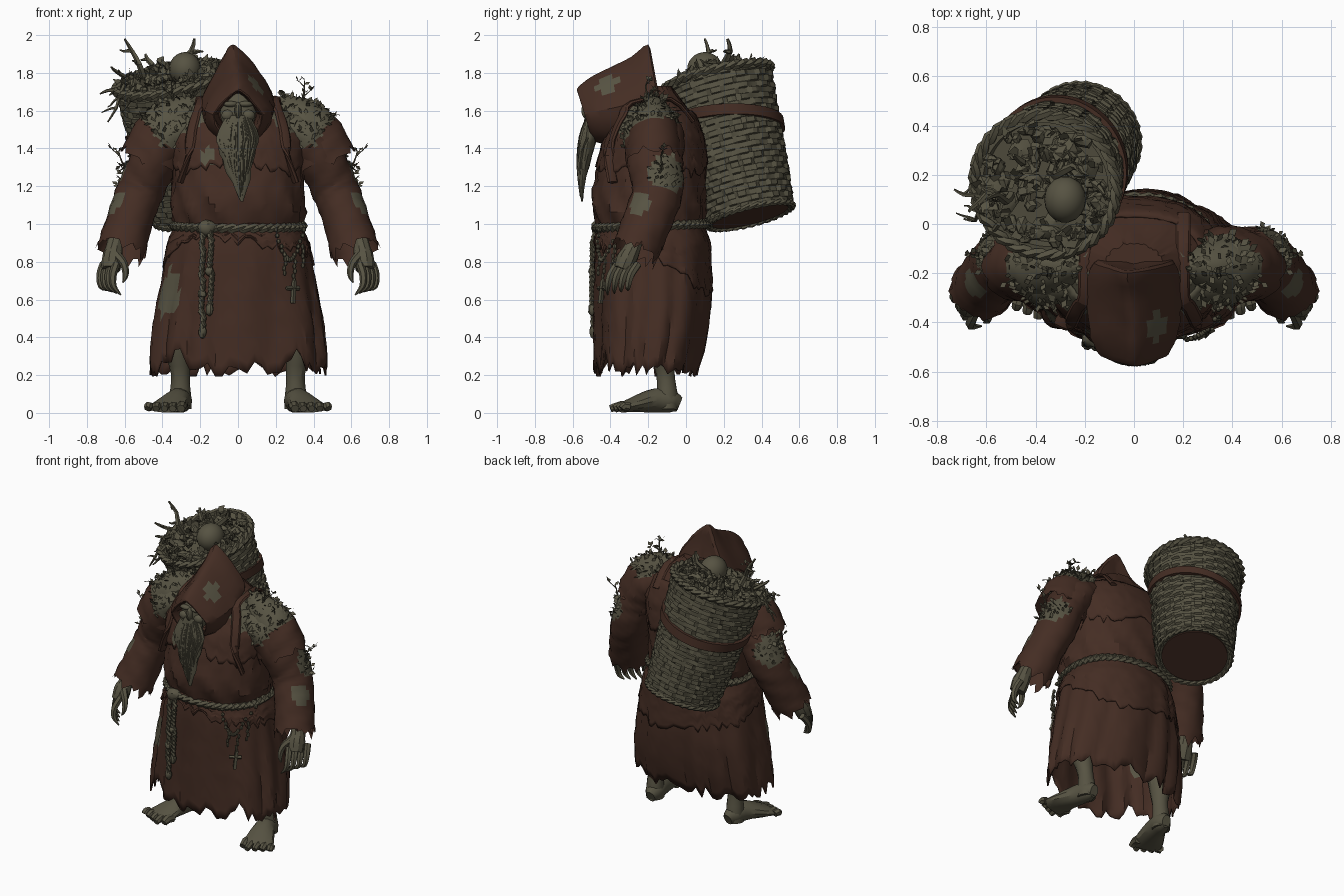
import bpy, bmesh, math, random
from mathutils import Vector, Matrix

random.seed(7)
rnd = random.uniform
TAU = math.tau
if "Cube" in bpy.data.objects:
    bpy.data.objects.remove(bpy.data.objects["Cube"])


def material(name, color):
    mat = bpy.data.materials.new(name)
    mat.use_nodes = True
    mat.diffuse_color = (*color, 1)
    mat.node_tree.nodes["Principled BSDF"].inputs["Base Color"].default_value = (*color, 1)
    return mat


CLOTH = material("brown cloth", (0.058, 0.026, 0.017))
OLIVE = material("dull olive", (0.094, 0.086, 0.055))


def spline(keys, steps):
    """Catmull-Rom interpolation of equal-length tuples."""
    out = []
    for i in range(len(keys) - 1):
        quad = (keys[max(i - 1, 0)], keys[i], keys[i + 1], keys[min(i + 2, len(keys) - 1)])
        for s in range(steps):
            t = s / steps
            out.append(tuple(b + 0.5 * t * (c - a + t * (2*a - 5*b + 4*c - d + t * (3*(b - c) + d - a)))
                             for a, b, c, d in zip(*quad)))
    return out + [tuple(keys[-1])]


class Part:
    """Collects geometry for one named object."""
    def __init__(self, name, mat):
        self.name, self.mat, self.verts, self.faces = name, mat, [], []

    def skin(self, rings, cap_start=True, cap_end=True):
        base, n = len(self.verts), len(rings[0])
        for ring in rings:
            self.verts += ring
        for r in range(len(rings) - 1):
            for i in range(n):
                a, b = base + r * n + i, base + r * n + (i + 1) % n
                self.faces.append((a, b, b + n, a + n))
        if cap_start:
            self.faces.append(tuple(range(base, base + n)))
        if cap_end:
            self.faces.append(tuple(range(len(self.verts) - n, len(self.verts))))

    def tube(self, keys, sides=6, steps=3, wrinkle=0, rag=0):
        """Keys are (x, y, z, radius) or (x, y, z, side radius, depth radius)."""
        path = spline(keys, steps)
        pts = [Vector(k[:3]) for k in path]
        span = pts[-1] - pts[0]
        up = Vector((0, 1, 0)) if abs(span.z) > 0.7 * span.length > 0 else Vector((0, 0, 1))
        rings = []
        for j, (p, k) in enumerate(zip(pts, path)):
            t = (pts[min(j + 1, len(pts) - 1)] - pts[max(j - 1, 0)]).normalized()
            side = t.cross(up).normalized()
            depth = side.cross(t)
            ring = []
            for i in range(sides):
                a = TAU * i / sides
                w = 1 + wrinkle * (rnd(-1, 1) + math.sin(3 * a + 1.7 * j))
                v = p + (side * math.cos(a) * k[3] + depth * math.sin(a) * k[-1]) * w
                if rag and j == len(pts) - 1:
                    v += t * rnd(-rag, rag)
                ring.append(v)
            rings.append(ring)
        self.skin(rings, True, not rag)

    def rope(self, pts, radius, turns):
        """Two strands twisted round a path."""
        for phase in (0, math.pi):
            keys = []
            for i, p in enumerate(pts):
                t = (pts[min(i + 1, len(pts) - 1)] - pts[max(i - 1, 0)]).normalized()
                ref = Vector((0, 1, 0)) if abs(t.z) > 0.7 else Vector((0, 0, 1))
                side = t.cross(ref).normalized()
                a = phase + TAU * turns * i / (len(pts) - 1)
                q = p + (side * math.cos(a) + side.cross(t) * math.sin(a)) * radius * 0.6
                keys.append((*q, radius))
            self.tube(keys, 5, 1)

    def blob(self, center, size, jitter=0, sides=9, rows=6):
        rings = []
        for r in range(rows + 1):
            lat = math.pi * (0.03 + 0.94 * r / rows)
            rings.append([Vector(center) + Vector((
                size[0] * math.sin(lat) * math.cos(TAU * i / sides),
                size[1] * math.sin(lat) * math.sin(TAU * i / sides),
                size[2] * math.cos(lat))) * (1 + rnd(-jitter, jitter)) for i in range(sides)])
        self.skin(rings)

    def leaf(self, c, normal, size):
        d = (normal * 0.5 + Vector((rnd(-1, 1), rnd(-1, 1), rnd(-1, 1)))).normalized()
        e = d.cross(Vector((rnd(-1, 1), rnd(-1, 1), 1))).normalized()
        b = len(self.verts)
        self.verts += [c, c + d * size / 2 + e * size / 3, c + d * size, c + d * size / 2 - e * size / 3]
        self.faces.append((b, b + 1, b + 2, b + 3))

    def twig(self, start, tip, radius, sprigs=2, leaves=0):
        start, tip = Vector(start), Vector(tip)
        size = (tip - start).length
        bend = [start.lerp(tip, f) + Vector((rnd(-1, 1), rnd(-1, 1), rnd(-1, 1))) * size * 0.1 for f in (0.35, 0.7)]
        self.tube([(*start, radius), (*bend[0], radius * 0.9), (*bend[1], radius * 0.7), (*tip, radius * 0.35)], 5, 2)
        for i in range(sprigs):
            p = bend[i % 2]
            self.twig(p, p + (tip - start) * 0.15 + Vector((rnd(-1, 1), rnd(-1, 1), rnd(-.6, .5))) * size * 0.3,
                      radius * 0.6, 0, leaves)
        for i in range(leaves):
            self.leaf(bend[1].lerp(tip, rnd(0, 1)), (tip - start).normalized(), 0.035)

    def finish(self, angle=28, mirror=False, patches=()):
        mesh = bpy.data.meshes.new(self.name)
        mesh.from_pydata([tuple(v) for v in self.verts], [], self.faces)
        bm = bmesh.new()
        bm.from_mesh(mesh)
        bmesh.ops.recalc_face_normals(bm, faces=bm.faces)
        bm.to_mesh(mesh)
        bm.free()
        mesh.materials.append(self.mat)
        if patches:
            mesh.materials.append(OLIVE)
            for f in mesh.polygons:
                f.material_index = int(any((f.center - Vector(p[:3])).length < p[3] for p in patches))
        mesh.shade_smooth()
        mesh.set_sharp_from_angle(angle=math.radians(angle))
        obj = bpy.data.objects.new(self.name, mesh)
        bpy.context.collection.objects.link(obj)
        if mirror:
            obj.modifiers.new("Mirror", 'MIRROR').use_mirror_merge = False
        return obj


# Robe body profile: height, half width, front y, back y
BODY = [(.2, .47, -.48, .06), (.4, .46, -.48, .11), (.6, .43, -.48, .13), (.9, .37, -.48, .12),
        (.99, .33, -.46, .09), (1.05, .355, -.49, .1), (1.15, .35, -.5, .1), (1.3, .35, -.47, .11),
        (1.45, .36, -.43, .09), (1.57, .3, -.37, .05), (1.65, .22, -.32, -.02), (1.73, .12, -.3, -.08)]


def body(a, z, off=0.0):
    for lo, hi in zip(BODY, BODY[1:]):
        if z <= hi[0]:
            break
    t = (z - lo[0]) / (hi[0] - lo[0])
    rx, front, back = (p + (q - p) * t for p, q in zip(lo[1:], hi[1:]))
    c, s = math.cos(a), math.sin(a)
    x = (rx + off) * math.copysign(abs(c) ** 0.88, c)
    y = (front + back) / 2 + ((back - front) / 2 + off) * math.copysign(abs(s) ** 0.88, s)
    return Vector((x, y, z))


def on_front(x, z, off=0.015):
    """Point on the front of the robe at a given x."""
    return min((body(math.pi + math.pi * i / 90, z, off) for i in range(91)), key=lambda v: abs(v.x - x))


def cloth_layer(name, top, hem_at, lift, rag, patches):
    """Hanging cloth round the body with folds and a torn hem."""
    layer, columns = Part(name, CLOTH), []
    for i in range(84):
        a = TAU * i / 84
        hem = hem_at(a) + rnd(-rag, rag)
        column = []
        for j in range(15):
            z = top - (top - hem) * j / 14
            fold = (abs(math.sin(6 * a + math.sin(3 * a) + 0.8 * (1 - z))) - 0.6) * 0.026 * min(1, max(0, 2 - 2 * z))
            column.append(body(a, z, lift + fold + rnd(-.004, .004)))
        columns.append(column)
    layer.skin([list(r) for r in zip(*columns)], False, False)
    layer.finish(patches=patches).modifiers.new("Solidify", 'SOLIDIFY').thickness = 0.01


# Skirt, a shorter torn layer over it at the back, and a torn cape on the chest
SHOULDER_MOSS = [(.26, -.26, 1.58, .13), (-.26, -.26, 1.58, .13), (-.17, -.45, 1.36, .045)]
cloth_layer("robe_skirt", 1, lambda a: 0.235 + (0.07 if math.sin(a) < 0 and abs(abs(math.cos(a)) - .62) < .07 else 0),
            0, .045, [(-.38, -.37, .6, .09), (-.38, -.37, .7, .07)])
cloth_layer("skirt_overlay", 1, lambda a: 0.8 - 0.14 * math.sin(a) * (1 if math.sin(a) > 0 else 0.8) + 0.03 * math.cos(3 * a),
            .009, .03, [(-.38, -.37, .71, .09)])
cloth_layer("chest_cape", 1.6, lambda a: 1.3 + 0.03 * math.cos(4 * a), .01, .03, SHOULDER_MOSS)

# Torso gathered over the belt
torso = Part("robe_torso", CLOTH)
torso.skin([[body(TAU * i / 64, 0.98 + 0.75 * j / 18,
                  0.012 * math.sin(11 * TAU * i / 64 + j) * max(0, 1 - j / 9) + rnd(-.006, .006))
             for i in range(64)] for j in range(19)])
torso.finish(patches=SHOULDER_MOSS)

# Sleeves with an overlapping torn shoulder layer
sleeve = Part("sleeves", CLOTH)
sleeve.tube([(.22, -.17, 1.52, .08, .13), (.35, -.17, 1.47, .125, .16), (.445, -.165, 1.33, .125, .15),
             (.515, -.15, 1.18, .125, .135), (.57, -.2, 1.03, .122, .13), (.62, -.27, .85, .132, .125)],
            32, 6, 0.022, 0.05)
sleeve.tube([(.18, -.17, 1.57, .05, .11), (.29, -.17, 1.53, .11, .15), (.385, -.17, 1.45, .14, .175),
             (.46, -.17, 1.33, .145, .168)], 32, 6, 0.018, 0.04)
sleeve_obj = sleeve.finish(mirror=True, patches=[(.36, -.2, 1.59, .16), (.34, -.33, 1.51, .11),
                                                  (.58, -.1, 1.26, .105), (.67, -.26, 1.12, .07)])

# Leaves and sprouts growing on shoulders and elbows
leaves = Part("shoulder_leaves", OLIVE)
for f in sleeve_obj.data.polygons:
    if f.material_index and f.center.z > 1.19 and rnd(0, 1) < 0.8:
        leaves.leaf(f.center, f.normal, rnd(.025, .05))
for start, tip in [((.33, -.2, 1.62), (.35, -.2, 1.77)), ((.27, -.18, 1.62), (.24, -.12, 1.7)),
                   ((.42, -.2, 1.56), (.52, -.24, 1.58)), ((.58, -.12, 1.25), (.63, -.12, 1.39))]:
    leaves.twig(start, tip, 0.006, 3, 3)
leaves.finish(mirror=True)

# Pointed hood: (y, half width, top, bottom), starting from the inner lining
hood, rings = Part("hood", CLOTH), []
HOOD = [(-.46, .1, 1.69, 1.48), (-.565, .12, 1.7, 1.46), (-.57, .14, 1.725, 1.44), (-.5, .175, 1.78, 1.42),
        (-.4, .19, 1.83, 1.41), (-.29, .195, 1.885, 1.42), (-.2, .165, 1.95, 1.48), (-.18, .12, 1.84, 1.52),
        (-.16, .06, 1.72, 1.58)]
for y, w, top, low in spline(HOOD, 3):
    ring = []
    for i in range(32):
        a = TAU * i / 32
        c = math.cos(a)
        x = w * math.sin(a) * (1 - 0.58 * max(0, c)) - 0.03 * max(0, c) ** 3 * max(0, (top - 1.8) / .15)
        ring.append(Vector((x + rnd(-.004, .004), y + 0.04 * (1 - c), (top + low) / 2 + (top - low) / 2 * c)))
    rings.append(ring)
hood.skin(rings)
hood.finish(patches=[(.11, -.42, 1.75, .065)])

# Face with brow, nose and cheeks
face = Part("face", OLIVE)
face.blob((0, -.465, 1.59), (.095, .06, .11), sides=16, rows=10)
face.blob((0, -.525, 1.6), (.02, .03, .045))
for s in (-1, 1):
    face.blob((s * .04, -.515, 1.635), (.042, .022, .016))
    face.blob((s * .055, -.51, 1.575), (.035, .025, .03))
face.finish(40)

# Long beard of hanging strands
beard = Part("beard", OLIVE)
beard.tube([(0, -.5, 1.57, .065, .035), (0, -.515, 1.46, .1, .042), (0, -.535, 1.34, .085, .032),
            (.015, -.55, 1.22, .045, .016), (.02, -.55, 1.12, .008, .005)], 18, 4, 0.05)
for i in range(34):
    u = rnd(-1, 1)
    end = 1.13 + 0.2 * abs(u) + rnd(-.02, .06)
    beard.tube([(u * .06, -.52, 1.56, .012), (u * .105, -.555 + .03 * u * u, 1.46, .014),
                (u * .085 + rnd(-.01, .01), -.568 + .02 * u * u, (1.46 + end) / 2, .012),
                (u * .05 + .015, -.56, end, .002)], 5, 3)
beard.finish()

# Bare legs and feet with toes
leg = Part("legs", OLIVE)
leg.tube([(.32, -.14, .55, .09), (.32, -.13, .36, .074), (.305, -.11, .21, .05), (.305, -.1, .1, .056),
          (.305, -.1, .02, .058)], 14, 3, 0.015)
leg.tube([(.295, -.035, .045, .03, .04), (.3, -.08, .06, .058, .06), (.32, -.17, .065, .068, .064),
          (.36, -.28, .042, .095, .04), (.378, -.345, .026, .105, .024)], 14, 3, 0.015)
for i in range(5):
    x, y = .29 + .044 * i, -.4 + .02 * abs(i - 1)
    r = .028 if i == 0 else .024
    leg.tube([(x, -.3, .03, r), (x + .008, (y - .31) / 2, .036, r), (x + .012, y, .022, r * .8)], 7, 2)
leg.finish(mirror=True)

# Clawed hands
hand = Part("hands", OLIVE)
hand.tube([(.63, -.25, .98, .045), (.655, -.28, .88, .044), (.665, -.31, .82, .055),
           (.672, -.335, .76, .05)], 10, 3, 0.02)
for i in range(4):
    x, y = .635 + .022 * i, -.39 + .036 * i
    hand.tube([(x + .01, y + .03, .79, .021), (x + .028, y - .01, .73, .021), (x + .023, y - .025, .67, .016),
               (x - .015, y - .025, .625 + .008 * i, .004)], 6, 3)
hand.tube([(.645, -.33, .84, .024), (.605, -.37, .79, .021), (.595, -.39, .73, .016), (.61, -.4, .69, .004)], 6)
hand.finish(mirror=True)

# Rope belt, knot and hanging cords
belt = Part("rope_belt", OLIVE)
belt.rope([body(TAU * i / 96, 0.99 + 0.012 * math.sin(TAU * i / 96), 0.014) for i in range(97)], 0.017, 24)
for x, z in ((-.19, .43), (-.145, .55)):
    belt.rope([on_front(x, 0.97 + (z - 0.97) * i / 30, 0.028) for i in range(31)], 0.012, 8)
    belt.blob(on_front(x, z, 0.028), (.022, .022, .035), 0.1)
    belt.blob(on_front(x, z + 0.2, 0.028), (.024, .024, .025), 0.1)
belt.blob(on_front(-.165, .98, 0.03), (.05, .035, .04), 0.12)
belt.finish(35)

# Bead string with a cross charm
charm = Part("charm_string", OLIVE)
for i in range(17):
    u = i / 16
    charm.blob(on_front(.2 + .15 * u, .97 - .16 * math.sin(math.pi * u), .03), (.012, .012, .013), sides=6, rows=4)
for x, low in ((.25, .74), (.3, .7), (.345, .78)):
    for i in range(5):
        charm.blob(on_front(x, low + .1 * i / 4, .03), (.01, .01, .015), 0.1, 6, 4)
charm.tube([(*on_front(.295, .7, .03), .013), (*on_front(.295, .58, .03), .013)], 4, 1)
charm.tube([(*on_front(.262, .66, .03), .011), (*on_front(.328, .66, .03), .011)], 4, 1)
charm.finish()

# Carrying straps over the shoulders
strap = Part("shoulder_straps", CLOTH)
for s in (-1, 1):
    front = [on_front(s * x, z, .02) for x, z in ((.2, 1.64), (.225, 1.57), (.245, 1.48), (.265, 1.36), (.31, 1.22))]
    strap.tube([(s * .2, .04, 1.54, .03, .012), (s * .2, -.08, 1.66, .03, .012)]
               + [(*p, .03, .014) for p in front], 8, 3)
strap.finish()

# Woven basket, tilted behind the right shoulder
FOOT, HEAD = Vector((-.21, .34, 1.045)), Vector((-.36, .16, 1.765))
AXIS = HEAD - FOOT
TALL = AXIS.length
PLACE = Matrix.Translation(FOOT) @ AXIS.to_track_quat('Z', 'Y').to_matrix().to_4x4()


def hoop(h, off=0.0, n=72, weave=None):
    r = 0.232 + 0.062 * (max(h, 0) / TALL) ** 0.8
    return [PLACE @ Vector((q * math.cos(TAU * i / n), q * math.sin(TAU * i / n), h)) for i in range(n)
            for q in [r + off + (0 if weave is None else 0.007 * (-1) ** (i // 3 + weave) + rnd(-.004, .004))]]


basket, rings, ROWS = Part("basket", OLIVE), [], 24
for row in range(ROWS):
    rings += [hoop(TALL * (row + f) / ROWS, 0, 72, row) for f in (0.04, 0.9)]
basket.skin(rings + [hoop(TALL, -.035), hoop(TALL - .05, -.04)])
basket.finish(20)
rim = Part("basket_rims", OLIVE)
rim.rope([*hoop(TALL), hoop(TALL)[0]], 0.018, 16)
rim.rope([*hoop(0), hoop(0)[0]], 0.012, 16)
rim.finish(35)

# Leather band slung slightly askew round the basket
band = Part("basket_band", CLOTH)
band.skin([[p + AXIS.normalized() * (.1 * (p.x + .3) - .2 * (p.y - .25)) for p in hoop(h, off)]
           for h, off in ((.47, -.003), (.47, .018), (.525, .018), (.525, -.003))], False, False)
band.finish()
base = Part("basket_base", CLOTH)
base.skin([hoop(-.006, -.025), hoop(.004, -.025)])
base.finish()

# Rubble, leaves, smooth dome and branches in the basket
load = Part("basket_load", OLIVE)
for i in range(95):
    a, r = rnd(0, TAU), 0.25 * math.sqrt(rnd(0, 1))
    p = PLACE @ Vector((r * math.cos(a), r * math.sin(a), TALL - .02 + rnd(0, .07) * (1 - r * 2)))
    load.blob(p, (rnd(.02, .055), rnd(.02, .05), rnd(.015, .035)), 0.25, 6, 4)
    for k in range(2):
        load.leaf(p + Vector((0, 0, .015)), AXIS.normalized(), rnd(.04, .07))
load.blob((-.28, .1, 1.82), (.085, .095, .09), 0, 18, 12)
for start, tip, r in [((-.5, .12, 1.78), (-.6, .1, 1.98), .018), ((-.33, .2, 1.8), (-.23, .22, 1.98), .022),
                      ((-.45, .25, 1.8), (-.49, .28, 1.9), .018), ((-.2, .2, 1.8), (-.12, .12, 1.87), .018),
                      ((-.58, .1, 1.75), (-.73, .14, 1.69), .013), ((-.6, .05, 1.74), (-.69, .02, 1.54), .012),
                      ((-.6, .12, 1.78), (-.67, .05, 1.83), .013), ((-.55, 0, 1.72), (-.61, -.06, 1.6), .011)]:
    load.twig(start, tip, r, 2)
load.finish()
